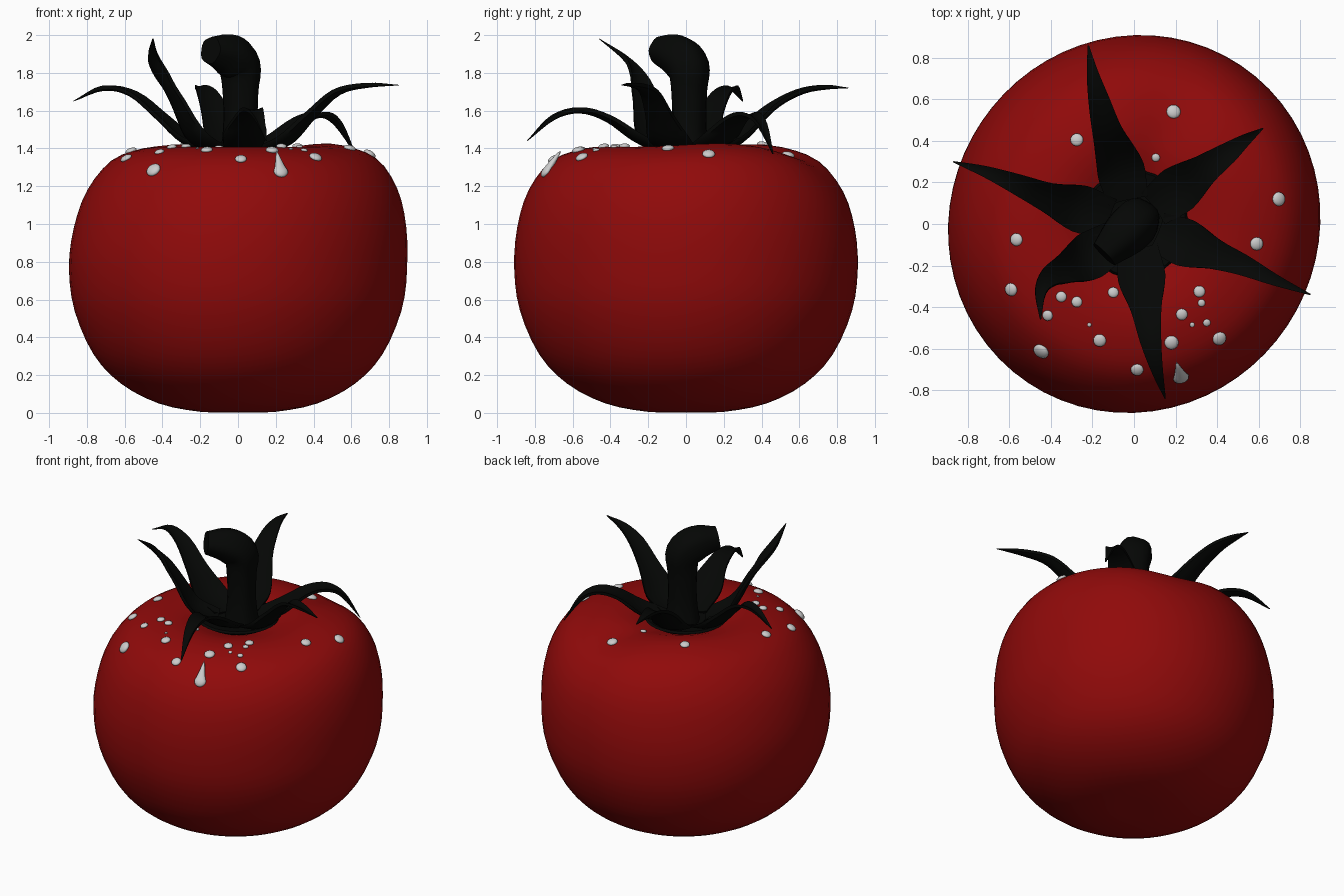
import bpy, bmesh, math
from mathutils import Vector, Matrix
from mathutils.bvhtree import BVHTree

if "Cube" in bpy.data.objects:
    bpy.data.objects.remove(bpy.data.objects["Cube"])


def material(name, rgb):
    m = bpy.data.materials.new(name)
    m.diffuse_color = (*rgb, 1)
    m.use_nodes = True
    m.node_tree.nodes["Principled BSDF"].inputs["Base Color"].default_value = m.diffuse_color
    return m


def finish(bm, name, mat=None, angle=60):
    me = bpy.data.meshes.new(name)
    bm.to_mesh(me)
    ob = bpy.data.objects.new(name, me)
    bpy.context.collection.objects.link(ob)
    if mat:
        me.materials.append(mat)
    bpy.ops.object.select_all(action='DESELECT')
    bpy.context.view_layer.objects.active = ob
    ob.select_set(True)
    bpy.ops.object.shade_smooth_by_angle(angle=math.radians(angle))
    return ob


def spline(points, steps):
    """Catmull-Rom through the points."""
    p = [Vector(q) for q in points]
    p = [2 * p[0] - p[1]] + p + [2 * p[-1] - p[-2]]
    out = []
    for i in range(1, len(p) - 2):
        a, b, c, d = p[i - 1:i + 3]
        for k in range(steps):
            t = k / steps
            out.append(0.5 * (2 * b + (c - a) * t + (2 * a - 5 * b + 4 * c - d) * t * t
                              + (3 * b - a - 3 * c + d) * t ** 3))
    return out + [p[-2]]


def skin(bm, rings):
    rows = [[bm.verts.new(v) for v in r] for r in rings]
    n = len(rows[0])
    for a, b in zip(rows, rows[1:]):
        for j in range(n):
            k = (j + 1) % n
            bm.faces.new((a[j], a[k], b[k], b[j]))
    bm.faces.new(rows[0][::-1])
    bm.faces.new(rows[-1])


def bump(a, centre, width):
    """Smooth bump around one angle, in degrees."""
    d = (math.degrees(a) - centre + 180) % 360 - 180
    return math.exp(-(d / width) ** 2)


red = material("tomato_red", (0.28, 0.003, 0.003))
dark = material("dark_green", (0.0015, 0.002, 0.0015))

# Fruit: slightly lobed revolved profile, leaning a little to +x at the top
profile = [(0.02, 0.003), (0.2, 0.006), (0.42, 0.05), (0.62, 0.155), (0.765, 0.31), (0.865, 0.54),
           (0.895, 0.76), (0.88, 0.98), (0.82, 1.18), (0.70, 1.335), (0.53, 1.40),
           (0.38, 1.405), (0.25, 1.37), (0.12, 1.32), (0.02, 1.30)]
rings = []
for r, z, _ in spline([(r, z, 0) for r, z in profile], 3):
    ring = []
    for j in range(64):
        a = 2 * math.pi * j / 64
        rr = r * (1 + 0.018 * math.sin(2 * a) + 0.016 * math.sin(a) ** 2)
        high = max(0, min(1, (z - 0.8) / 0.5))
        rim = high * min(1, r / 0.45) ** 2
        lean = 0.03 * high * min(1, r / 0.5)
        lift = rim * (0.018 * bump(a, 20, 30) - 0.035 * bump(a, 74, 18) + 0.014 * bump(a, 130, 30))
        ring.append((rr * math.cos(a) + lean, rr * math.sin(a), z + lift))
    rings.append(ring)
bm = bmesh.new()
skin(bm, rings)
bm.normal_update()
tree = BVHTree.FromBMesh(bm)
finish(bm, "tomato_body", red)
bm.free()

# Stem: bent tube with a swollen, cut end
path = spline([(0.015, 0.015, 1.3), (0.015, 0.015, 1.5), (0.015, 0.015, 1.7), (0.01, 0.01, 1.83),
               (-0.05, -0.05, 1.895), (-0.145, -0.145, 1.92)], 4)
radii = spline([(0.12, 0, 0), (0.092, 0, 0), (0.094, 0, 0), (0.112, 0, 0), (0.11, 0, 0),
                (0.072, 0, 0)], 4)
rings = []
for i, p in enumerate(path):
    t = (path[min(i + 1, len(path) - 1)] - path[max(i - 1, 0)]).normalized()
    u = Vector((1, -1, 0)).normalized()
    v = t.cross(u)
    rings.append([p + radii[i].x * (1 + 0.04 * math.cos(5 * a)) * (u * math.cos(a) + v * math.sin(a))
                  for a in [2 * math.pi * j / 20 for j in range(20)]])
bm = bmesh.new()
skin(bm, rings)
bmesh.ops.recalc_face_normals(bm, faces=bm.faces)
finish(bm, "stem", dark, 50)
bm.free()

# Calyx base: shallow dish joining the sepals
bm = bmesh.new()
skin(bm, [[(r * math.cos(a), r * math.sin(a), z) for a in [math.pi * j / 16 for j in range(32)]]
          for r, z in [(0.05, 1.30), (0.2, 1.35), (0.26, 1.385), (0.25, 1.398), (0.12, 1.37), (0.05, 1.37)]])
finish(bm, "calyx_base", dark)
bm.free()

# Sepals: tapering cupped ribbons along curved paths
sepals = [
    [(-.03, .12, 1.37), (-.07, .28, 1.43), (-.13, .45, 1.60), (-.17, .60, 1.69), (-.2, .73, 1.72), (-.22, .86, 1.72)],
    [(.10, .08, 1.37), (.23, .18, 1.43), (.35, .27, 1.54), (.45, .34, 1.57), (.53, .40, 1.52), (.62, .46, 1.37)],
    [(.12, -.04, 1.37), (.27, -.10, 1.43), (.40, -.15, 1.57), (.53, -.20, 1.69), (.68, -.27, 1.73), (.85, -.34, 1.735)],
    [(.02, -.12, 1.37), (.04, -.28, 1.45), (.06, -.42, 1.55), (.08, -.56, 1.595), (.11, -.70, 1.56), (.15, -.84, 1.44)],
    [(-.10, -.08, 1.37), (-.24, -.17, 1.45), (-.34, -.22, 1.65), (-.41, -.26, 1.78), (-.45, -.33, 1.88), (-.45, -.46, 1.98)],
    [(-.12, .03, 1.37), (-.28, .08, 1.43), (-.42, .13, 1.56), (-.56, .19, 1.68), (-.71, .25, 1.715), (-.87, .30, 1.65)],
]
widths = spline([(w, 0, 0) for w in (0.095, 0.115, 0.075, 0.052, 0.028, 0.003)], 4)
for n, pts in enumerate(sepals):
    path = spline(pts, 4)
    rings = []
    for i, p in enumerate(path):
        t = (path[min(i + 1, len(path) - 1)] - path[max(i - 1, 0)]).normalized()
        side = t.cross(Vector((0, 0, 1))).normalized()
        up = side.cross(t)
        w = widths[i].x
        th = min(0.01, w * 0.4)
        top = [p + side * w * s + up * (0.25 * w * s * s + th) for s in (-1, -.5, 0, .5, 1)]
        low = [p + side * w * s * 0.97 + up * (0.25 * w * s * s - th) for s in (1, .5, 0, -.5, -1)]
        rings.append(top + low)
    bm = bmesh.new()
    skin(bm, rings)
    bmesh.ops.recalc_face_normals(bm, faces=bm.faces)
    finish(bm, f"sepal_{n + 1}", dark)
    bm.free()

# Water drops: flattened beads laid on the skin (x, y, radius)
drops = [(-.275, .405, .031), (.19, .54, .034), (.105, .32, .02), (.695, .12, .034), (.59, -.095, .032),
         (-.565, -.075, .031), (-.59, -.315, .032), (-.35, -.35, .026), (-.275, -.375, .026),
         (-.10, -.33, .026), (-.415, -.44, .026), (-.445, -.61, .04), (-.215, -.485, .01),
         (-.165, -.56, .031), (.015, -.70, .031), (.315, -.325, .028), (.325, -.38, .018),
         (.23, -.435, .028), (.28, -.485, .012), (.35, -.475, .018), (.41, -.55, .034),
         (.18, -.57, .034), (.225, -.735, .039)]
for n, (x, y, r) in enumerate(drops):
    hit, normal, _, _ = tree.ray_cast(Vector((x, y, 3)), Vector((0, 0, -1)))
    side = normal.cross(Vector((0, 0, 1))).normalized()
    if normal.cross(side).z < 0:
        side = -side
    rot = Matrix((side, normal.cross(side), normal)).transposed()
    bm = bmesh.new()
    bmesh.ops.create_uvsphere(bm, u_segments=16, v_segments=10, radius=r)
    for v in bm.verts:
        v.co.z *= 0.5
        # the last drop runs, leaving a pointed trail uphill
        if n == len(drops) - 1 and v.co.y > 0:
            k = v.co.y / r
            v.co.x *= 1 - 0.6 * k
            v.co.y *= 1 + 2.4 * k
    bm.transform(Matrix.Translation(hit + normal * r * 0.15) @ rot.to_4x4())
    bmesh.ops.recalc_face_normals(bm, faces=bm.faces)
    finish(bm, f"water_drop_{n + 1}")
    bm.free()
